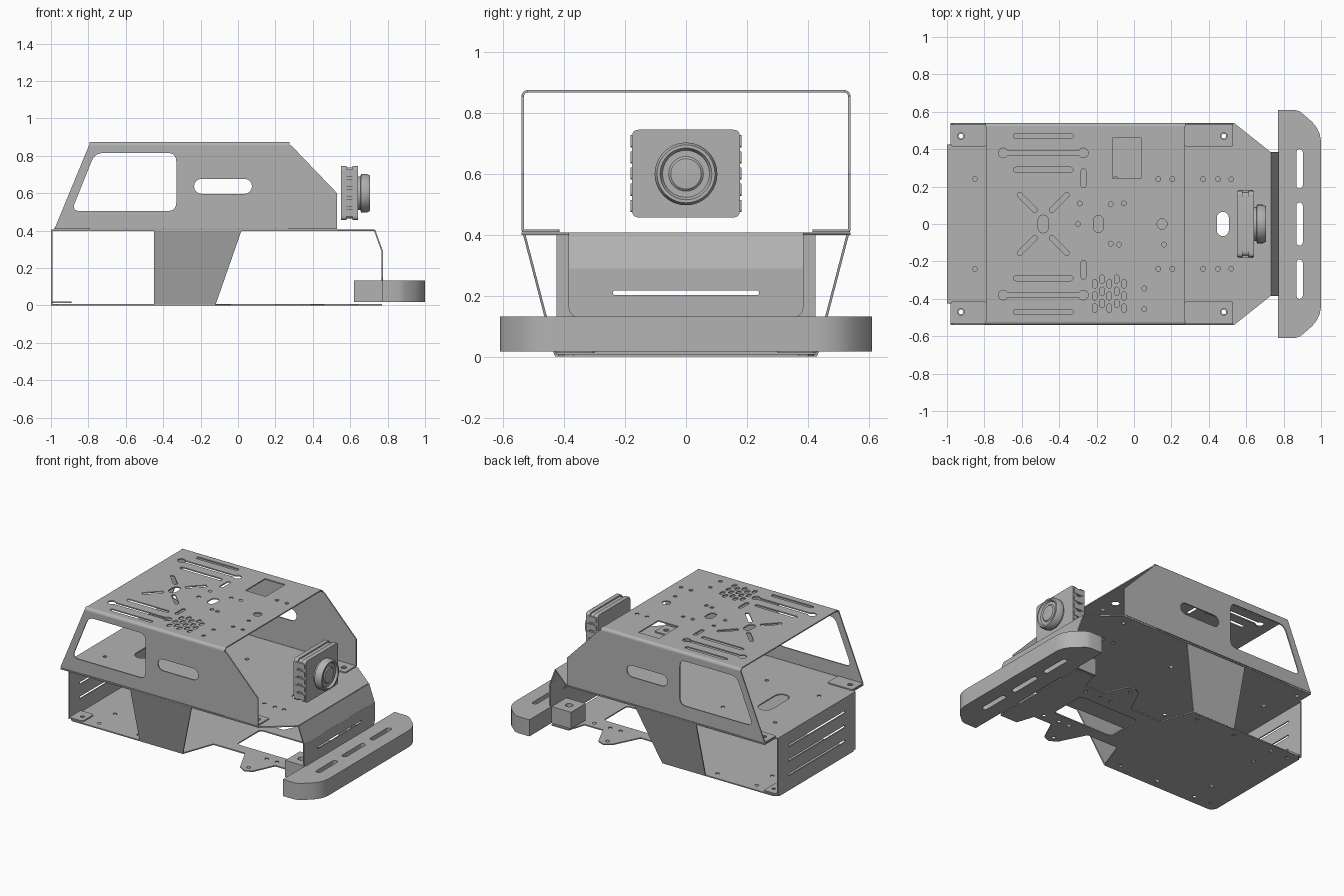
import bpy, bmesh, math
from mathutils import Vector, Matrix

cube = bpy.data.objects.get("Cube")
if cube:
    bpy.data.objects.remove(cube, do_unlink=True)

grey = bpy.data.materials.new("plain_grey")
grey.use_nodes = True
COLOUR = (0.45, 0.45, 0.45, 1)
grey.diffuse_color = COLOUR
grey.node_tree.nodes["Principled BSDF"].inputs["Base Color"].default_value = COLOUR

X, Y, Z = Vector((1, 0, 0)), Vector((0, 1, 0)), Vector((0, 0, 1))
SHEET = 0.008


def add_object(name, mesh):
    obj = bpy.data.objects.new(name, mesh)
    bpy.context.collection.objects.link(obj)
    mesh.materials.clear()
    mesh.materials.append(grey)
    return obj


def smooth(obj, angle=35):
    bpy.ops.object.select_all(action='DESELECT')
    obj.select_set(True)
    bpy.context.view_layer.objects.active = obj
    bpy.ops.object.shade_smooth_by_angle(angle=math.radians(angle))


def plate(name, outline, holes=(), origin=(0, 0, 0), u=X, v=Y, thick=SHEET):
    """Flat sheet with cut-outs, drawn in the u/v plane and centred on it."""
    curve = bpy.data.curves.new(name, 'CURVE')
    curve.dimensions, curve.fill_mode, curve.extrude = '2D', 'BOTH', thick / 2
    for loop in [outline, *holes]:
        spline = curve.splines.new('POLY')
        spline.points.add(len(loop) - 1)
        for point, (a, b) in zip(spline.points, loop):
            point.co = (a, b, 0, 1)
        spline.use_cyclic_u = True
    temp = bpy.data.objects.new(name, curve)
    bpy.context.collection.objects.link(temp)
    graph = bpy.context.evaluated_depsgraph_get()
    mesh = bpy.data.meshes.new_from_object(temp.evaluated_get(graph))
    bpy.data.objects.remove(temp, do_unlink=True)
    u, v = Vector(u), Vector(v)
    frame = Matrix((u, v, u.cross(v).normalized())).transposed().to_4x4()
    mesh.transform(Matrix.Translation(origin) @ frame)
    obj = add_object(name, mesh)
    smooth(obj)
    return obj


def arc(cx, cy, r, start, end, n=8):
    steps = [math.radians(start + (end - start) * i / n) for i in range(n + 1)]
    return [(cx + r * math.cos(t), cy + r * math.sin(t)) for t in steps]


def hole(cx, cy, r=0.013):
    return arc(cx, cy, r, 0, 330, 11)


def slot(cx, cy, length, width, turn=0):
    """Straight slot with round ends, turned about its centre."""
    r, h = width / 2, length / 2 - width / 2
    c, s = math.cos(math.radians(turn)), math.sin(math.radians(turn))
    pts = arc(h, 0, r, -90, 90) + arc(-h, 0, r, 90, 270)
    return [(cx + c * a - s * b, cy + s * a + c * b) for a, b in pts]


def keyed_slot(cx, cy, length, r, half_width):
    """Narrow slot with a larger round hole at each end."""
    h, t = length / 2 - r, math.degrees(math.asin(half_width / r))
    return arc(cx + h, cy, r, t - 180, 180 - t, 14) + arc(cx - h, cy, r, t, 360 - t, 14)


def box(x0, y0, x1, y1):
    return [(x0, y0), (x1, y0), (x1, y1), (x0, y1)]


def rounded(points, r, n=5):
    result = []
    for i, p in enumerate(points):
        p = Vector(p)
        a = p + (Vector(points[i - 1]) - p).normalized() * r
        b = p + (Vector(points[(i + 1) % len(points)]) - p).normalized() * r
        for k in range(n + 1):
            t = k / n
            q = a * (1 - t) ** 2 + p * (2 * t * (1 - t)) + b * t * t
            result.append((q.x, q.y))
    return result


def both_sides(half):
    return half + [(a, -b) for a, b in reversed(half)]


# Hood top with its pattern of slots and mounting holes
cuts = [slot(-0.485, 0, 0.095, 0.055, 90), slot(-0.19, 0, 0.09, 0.055, 90), hole(0.15, 0, 0.028),
        box(-0.115, 0.245, 0.04, 0.46)]
for s in (1, -1):
    cuts += [slot(-0.485, s * y, 0.32, 0.027) for y in (0.29, 0.47)]
    cuts += [keyed_slot(-0.485, s * 0.38, 0.48, 0.026, 0.012)]
    cuts += [slot(-0.27, s * 0.245, 0.1, 0.026, 90)]
    cuts += [slot(-0.485 + k * 0.085, s * 0.115, 0.14, 0.026, 45 * k * s) for k in (1, -1)]
    cuts += [hole(-0.125, s * 0.105), hole(0.13, s * 0.24), hole(0.205, s * 0.24)]
cuts += [hole(-0.3, 0), hole(-0.29, 0.11), hole(-0.055, 0.11), hole(-0.08, -0.11),
         hole(0.16, -0.11), hole(0.055, -0.345), hole(0.055, -0.455)]
for col in range(5):
    low = -0.45 + 0.025 * (col % 2)
    cuts += [slot(-0.21 + 0.039 * col, low + 0.065 * row, 0.045, 0.025, 90) for row in range(3)]
plate("hood_top", box(-0.79, -0.52, 0.27, 0.52), cuts, (0, 0, 0.871))

# Hood sides, bends and foot flanges
side = [(-0.98, 0.412), (0.53, 0.412), (0.53, 0.6), (0.285, 0.855), (-0.797, 0.855)]
window = rounded([(-0.89, 0.505), (-0.33, 0.505), (-0.33, 0.815), (-0.765, 0.815)], 0.045)
for s, label in ((1, "left"), (-1, "right")):
    plate(f"hood_side_{label}", side, [window, slot(-0.08, 0.637, 0.31, 0.08)],
          (0, s * 0.536, 0), X, Z)
    bend = arc(0.52, 0.855, 0.02, 0, 90) + arc(0.52, 0.855, 0.012, 90, 0)
    plate(f"hood_bend_{label}", bend, (), (-0.26, 0, 0), s * Y, Z, 1.07)
    for end, x0, x1, hx in (("rear", -0.98, -0.79, -0.925), ("front", 0.27, 0.53, 0.48)):
        foot = rounded(box(x0, s * 0.415, x1, s * 0.538), 0.01)
        plate(f"hood_foot_{end}_{label}", foot, [hole(hx, s * 0.47, 0.018)], (0, 0, 0.413))

# Middle deck
deck_cuts = [slot(0.475, 0, 0.13, 0.065, 90), slot(-0.67, 0, 0.27, 0.1, 90)]
for s in (1, -1):
    deck_cuts += [hole(x, s * 0.47) for x in (-0.925, 0.48)]
    deck_cuts += [hole(x, s * 0.24) for x in (-0.85, -0.45, -0.1, 0.37, 0.45, 0.52)]
deck = both_sides([(-1, 0.42), (-0.98, 0.43), (-0.98, 0.54), (0.535, 0.54), (0.73, 0.385)])
plate("middle_deck", deck, deck_cuts, (0, 0, 0.403))

# Front nose, front wall and rear wall
plate("nose_slope", box(-0.385, 0, 0.385, 1), (), (0.73, 0, 0.403), Y, (0.042, 0, -0.115))
front = [(-0.385, 0.29)] + arc(-0.355, 0.16, 0.03, 180, 270) + arc(0.355, 0.16, 0.03, 270, 360) + [(0.385, 0.29)]
plate("front_wall", front, [slot(0, 0.21, 0.48, 0.016)], (0.772, 0, 0), Y, Z)
plate("rear_wall", box(-0.425, 0.008, 0.425, 0.405), [slot(0, z, 0.62, 0.016) for z in (0.11, 0.21, 0.31)],
      (-0.996, 0, 0), Y, Z)

# Bottom pan with wheel cut-ins and ears
pan = both_sides([(-1, 0.4), (-0.97, 0.43), (-0.12, 0.43), (-0.04, 0.21), (0.2, 0.21), (0.29, 0.39),
                  (0.34, 0.42), (0.39, 0.4), (0.46, 0.25), (0.6, 0.25), (0.64, 0.37), (0.77, 0.37)])
pan_cuts = [rounded(box(0.08, -0.13, 0.54, 0.13), 0.03)]
for s in (1, -1):
    pan_cuts += [hole(x, s * 0.37) for x in (-0.93, -0.8, -0.5, -0.2, 0.34)]
    pan_cuts += [hole(x, s * 0.2) for x in (-0.8, 0.36, 0.44, 0.56)]
plate("bottom_pan", pan, pan_cuts, (0, 0, 0.005))

# Slanted side panels and rear corner tabs
for s, label in ((1, "left"), (-1, "right")):
    panel = [(-0.45, 0), (-0.12, 0), (0.02, 1), (-0.45, 1)]
    plate(f"side_panel_{label}", panel, (), (0, s * 0.428, 0.005), X, (0, s * 0.104, 0.4))
    tab = rounded(box(-0.995, s * 0.3, -0.89, s * 0.425), 0.02)
    plate(f"corner_tab_{label}", tab, [hole(-0.93, s * 0.37)], (0, 0, 0.016))

# Bumper with two mounting arms
end_curve = rounded([(0.885, 0.61), (1, 0.5), (1, 0)], 0.07)[6:12]
bumper = both_sides([(0.77, 0.21), (0.62, 0.21), (0.62, 0.37), (0.77, 0.37), (0.77, 0.61), (0.86, 0.61),
                     (0.89, 0.6)] + end_curve)
slots = [slot(0.885, y, length, 0.035, 90) for y, length in ((-0.295, 0.21), (0, 0.23), (0.295, 0.21))]
plate("bumper", bumper, slots + [hole(0.69, 0.29, 0.025), hole(0.69, -0.29, 0.025)], (0, 0, 0.075), thick=0.115)

# Camera body with rounded shell and cooling ribs
for name, x, grow, thick in (("camera_back", 0.565, 0, 0.03), ("camera_core", 0.597, -0.008, 0.05),
                             ("camera_front", 0.627, 0, 0.03)):
    shell = rounded(box(-0.177 - grow, 0.457 - grow, 0.177 + grow, 0.745 + grow), 0.022)
    plate(name, shell, (), (x, 0, 0), Y, Z, thick)
for s, label in ((1, "left"), (-1, "right")):
    for i in range(5):
        rib = rounded(box(0.56, 0.475 + 0.053 * i, 0.635, 0.515 + 0.053 * i), 0.01)
        plate(f"camera_rib_{label}_{i + 1}", rib, (), (0, s * 0.175, 0), X, Z, 0.014)

# Lens, turned about the camera axis
bm = bmesh.new()
profile = [(0.09, 0.635), (0.09, 0.655), (0.103, 0.657), (0.103, 0.69), (0.095, 0.706), (0.085, 0.706),
           (0.077, 0.692), (0.057, 0.692), (0.05, 0.698), (0, 0.702)]
verts = [bm.verts.new((x, r, 0.6)) for r, x in profile]
edges = [bm.edges.new(pair) for pair in zip(verts, verts[1:])]
bmesh.ops.spin(bm, geom=verts + edges, cent=(0, 0, 0.6), axis=X, angle=math.tau, steps=40)
bmesh.ops.remove_doubles(bm, verts=bm.verts, dist=0.0005)
bmesh.ops.recalc_face_normals(bm, faces=bm.faces)
lens_mesh = bpy.data.meshes.new("lens")
bm.to_mesh(lens_mesh)
bm.free()
smooth(add_object("lens", lens_mesh), 30)
